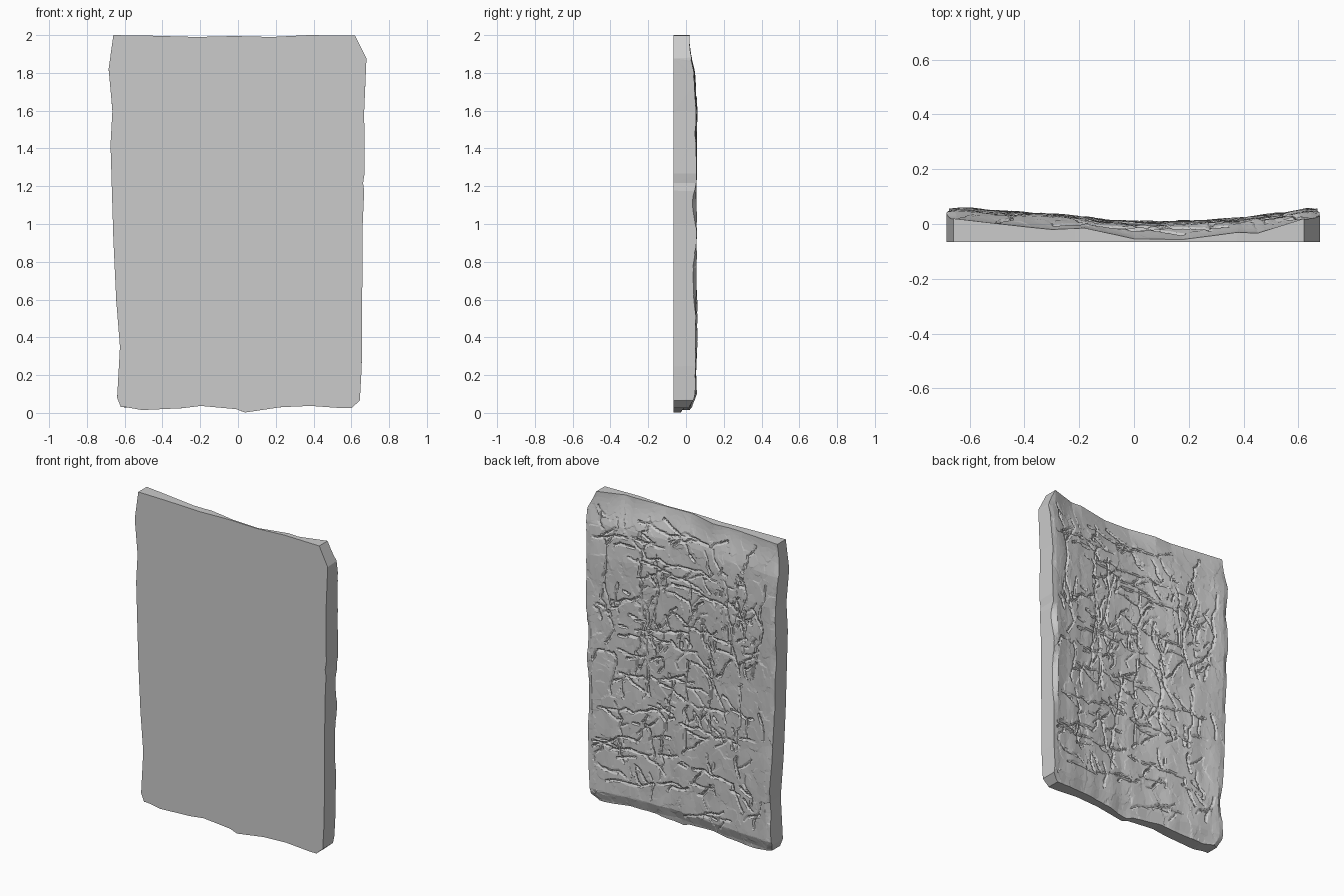
import bpy, bmesh, math, random
from mathutils import Vector, noise

if "Cube" in bpy.data.objects:
    bpy.data.objects.remove(bpy.data.objects["Cube"])

random.seed(7)
NX, NZ, FRONT = 170, 250, -0.065


def curve(points, t):
    """Piecewise linear lookup."""
    if t <= points[0][0]:
        return points[0][1]
    for (a, p), (b, q) in zip(points, points[1:]):
        if t <= b:
            return p + (q - p) * (t - a) / (b - a)
    return points[-1][1]


# Worn outline of the slab: left and right x by height, bottom and top z by x
LEFT = [(.03, -.62), (.08, -.64), (.35, -.625), (.6, -.645), (.92, -.66),
        (1.42, -.675), (1.6, -.665), (1.82, -.685), (2.0, -.66)]
RIGHT = [(.03, .60), (.07, .645), (.25, .655), (1.0, .66), (1.18, .668), (1.22, .662),
         (1.27, .67), (1.6, .668), (1.88, .68), (2.0, .62)]
BOTTOM = [(-.62, .03), (-.53, .015), (-.3, .025), (-.2, .037), (0, .02), (.05, .002),
          (.25, .03), (.42, .037), (.6, .025)]
TOP = [(-.66, 2.0), (-.45, 1.997), (-.2, 1.99), (.0, 1.995), (.2, 1.99), (.4, 2.0), (.62, 1.997)]
# Hollow back face: cross-section, and how far the ends fall away
HOLLOW = [(-.68, .062), (-.45, .046), (-.25, .033), (-.1, .016), (0, .01), (.1, .007),
          (.25, .014), (.4, .024), (.55, .04), (.67, .062)]
FALL = [(.0, .03), (.04, .022), (.1, .0), (1.6, .0), (1.8, .012), (2.0, .045)]
TOP_EDGE = [(-.66, .02), (-.4, -.01), (-.3, -.021), (-.18, -.014), (0, -.055),
            (.18, -.058), (.38, -.03), (.45, -.034), (.62, .02)]


def chips(x, z, scale, tilt, seed):
    """Continuous facets: the highest of several tilted planes."""
    p = Vector((x * scale, z * scale * .7, seed))
    best = -1
    for c in noise.voronoi(p)[1]:
        n = noise.cell_vector(c * 37.3) - Vector((.5, .5, .5))
        d = p - c
        best = max(best, (n.x * d.x + n.y * d.y) * tilt - d.length * tilt * .35)
    return best


def back_y(x, z):
    y = curve(HOLLOW, x) - curve(FALL, z)
    if z > 1.8:
        k = ((z - 1.8) / .2) ** 1.6
        y += (curve(TOP_EDGE, x) - y) * min(k, 1)
    fade = min(1, max(0, (2.0 - z) / .12))
    y += fade * (.006 * noise.noise(Vector((x * 9, z * 1.6, 4)))
                 + chips(x, z, 7, .012, 1.3) + chips(x, z, 15, .006, 5.1))
    side = min(x - curve(LEFT, z), curve(RIGHT, z) - x)
    if side < .03:
        wear = max(0, noise.noise(Vector((x, z * 4, 9))))
        y -= (1 - side / .03) * (.004 + .035 * wear) * fade
    return max(y, FRONT + .004)


# Back surface grid
grid = []
for j in range(NZ + 1):
    row = []
    for i in range(NX + 1):
        u, v = i / NX, j / NZ
        x0 = -.65 + 1.3 * u
        z = curve(BOTTOM, x0) * (1 - v) + curve(TOP, x0) * v
        zl = .03 + 1.97 * v
        x = curve(LEFT, zl) * (1 - u) + curve(RIGHT, zl) * u
        row.append(Vector((x, min(.065, back_y(x, z)), z)))
    grid.append(row)


def groove(a, b, width, depth):
    """Press a V-shaped crack between two (x, z) points."""
    ab = b - a
    ia, ib = [int((t + .66) / 1.32 * NX) for t in sorted((a.x, b.x))]
    ja, jb = [int((t - .02) / 1.98 * NZ) for t in sorted((a.y, b.y))]
    for j in range(max(1, ja - 5), min(NZ, jb + 6)):
        for i in range(max(1, ia - 5), min(NX, ib + 6)):
            p = grid[j][i]
            q = Vector((p.x, p.z))
            t = max(0, min(1, (q - a).dot(ab) / max(ab.length_squared, 1e-9)))
            d = (q - a - ab * t).length
            if d < width:
                cuts[j, i] = max(cuts.get((j, i), 0), depth * (1 - d / width))


def crack(x, z, angle, steps):
    p, heading = Vector((x, z)), angle
    for s in range(steps):
        heading = angle + random.uniform(-.5, .5)
        q = p + Vector((math.cos(heading), math.sin(heading))) * random.uniform(.03, .06)
        if abs(q.x) > .63 or not .06 < q.y < 1.95:
            return
        if random.random() > .12:
            groove(p, q, .010, random.uniform(.006, .013))
        if steps > 5 and random.random() < .2:
            crack(q.x, q.y, angle + random.choice((-1, 1)) * random.uniform(.6, 1.3), 3)
        p = q


# Long cracks across and along the slab, then short scattered ones
cuts = {}
for k in range(18):
    crack(random.uniform(-.6, .2), .15 + k * .1, random.uniform(-.3, .3), 12)
for k in range(16):
    crack(random.uniform(-.5, .5), random.uniform(.1, 1.3), math.pi / 2 + random.uniform(-.15, .15), 14)
for k in range(70):
    crack(random.uniform(-.6, .6), random.uniform(.1, 1.9), random.uniform(0, math.pi), 4)
for (j, i), depth in cuts.items():
    grid[j][i].y = max(FRONT + .004, grid[j][i].y - depth)

# Slab: back grid, rim walls and one flat front face
bm = bmesh.new()
V = [[bm.verts.new(p) for p in row] for row in grid]
for j in range(NZ):
    for i in range(NX):
        bm.faces.new((V[j][i], V[j + 1][i], V[j + 1][i + 1], V[j][i + 1]))
rim = (V[0][:-1] + [r[-1] for r in V[:-1]] + V[-1][:0:-1] + [r[0] for r in V[:0:-1]])
front = [bm.verts.new((v.co.x, FRONT, v.co.z)) for v in rim]
for k in range(len(rim)):
    n = (k + 1) % len(rim)
    bm.faces.new((rim[k], rim[n], front[n], front[k]))
bm.faces.new(front)
bmesh.ops.recalc_face_normals(bm, faces=bm.faces)
mesh = bpy.data.meshes.new("stone_slab")
bm.to_mesh(mesh)
bm.free()
slab = bpy.data.objects.new("stone_slab", mesh)
bpy.context.collection.objects.link(slab)

# Irregular chiselled facets
dec = slab.modifiers.new("facets", 'DECIMATE')
dec.ratio = .3
